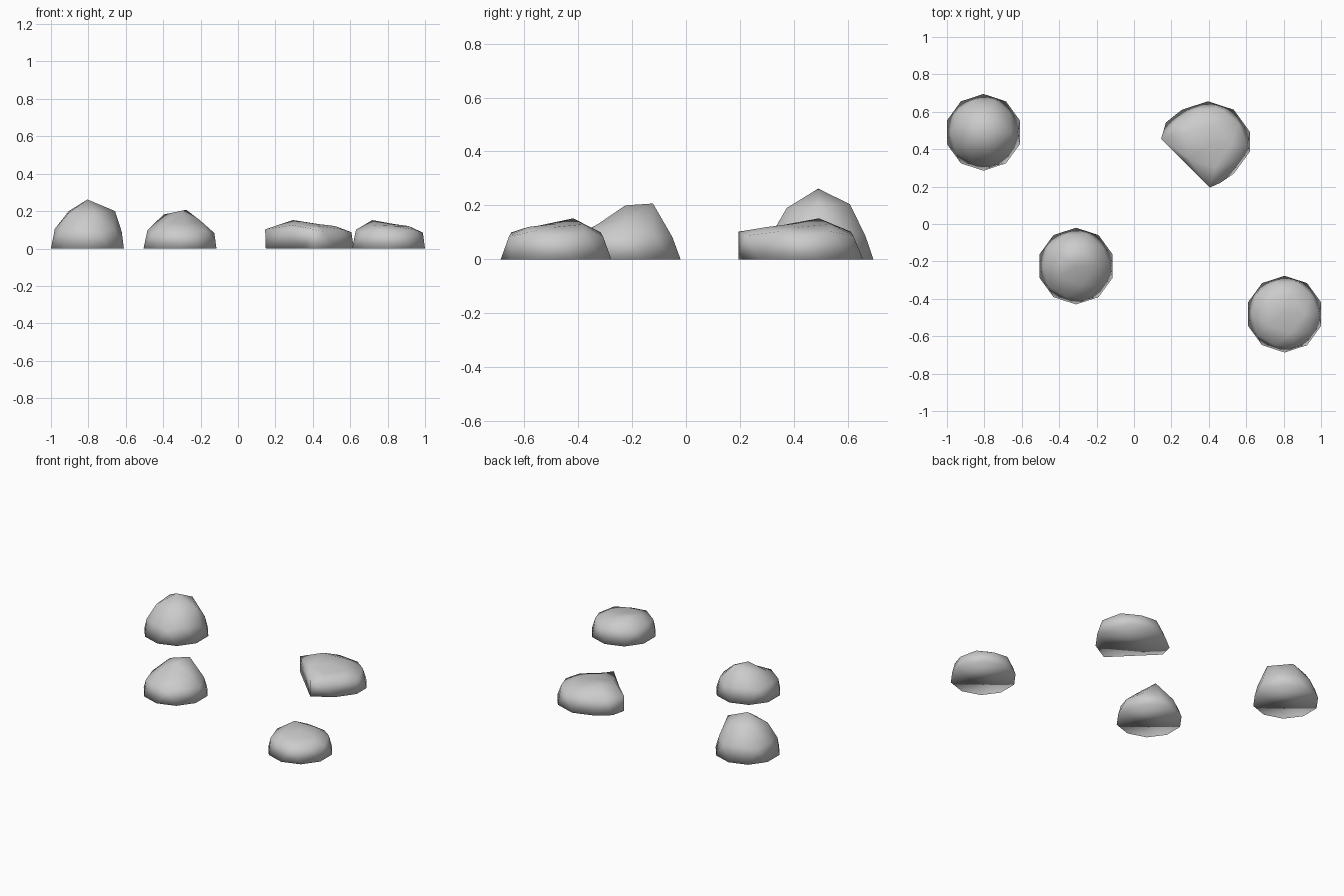
import bpy, bmesh, math

if "Cube" in bpy.data.objects:
    bpy.data.objects.remove(bpy.data.objects["Cube"])


def cut_side(v):
    """Flatten the broken-off diagonal side of the wide rock."""
    if v.x + v.y < 0.62 and v.z < 0.11:
        t = (v.x - v.y + 0.05) / 2
        t = max(-0.13, min(0.13, 2 * t))
        v.x, v.y = 0.275 + t, 0.325 - t
    elif v.x > 0.5 and v.y < 0.4:
        v.y += 0.04
    elif v.x < 0.22 and v.y > 0.45:
        v.y += 0.05


def rock(name, centre, radius, side_h, top, crown, crown_r=(0.526,) * 5, shape=None):
    """Half icosphere; crown holds heights of the five points around the top."""
    bm = bmesh.new()
    bmesh.ops.create_icosphere(bm, subdivisions=2, radius=1)
    bmesh.ops.delete(bm, geom=[v for v in bm.verts if v.co.z < -0.05], context='VERTS')
    rim = [e for e in bm.edges if e.is_boundary]
    bmesh.ops.contextual_create(bm, geom=rim)
    for v in bm.verts:
        p = v.co
        if p.z > 0.95:
            p.z = top
        elif p.z > 0.75:
            i = round(math.degrees(math.atan2(p.y, p.x)) / 72) % 5
            k = crown_r[i] / math.hypot(p.x, p.y)
            p.x, p.y, p.z = p.x * k, p.y * k, crown[i]
        else:
            p.z *= side_h
        p.x = centre[0] + p.x * radius
        p.y = centre[1] + p.y * radius
        if shape:
            shape(p)
    bmesh.ops.recalc_face_normals(bm, faces=bm.faces)
    for f in bm.faces:
        f.smooth = True
    me = bpy.data.meshes.new(name)
    bm.to_mesh(me)
    bm.free()
    bpy.context.collection.objects.link(bpy.data.objects.new(name, me))


# tall pointed rock
rock("tall_rock", (-0.805, 0.49), 0.205, 0.2, 0.262,
     (0.2, 0.205, 0.2, 0.19, 0.19), (0.72, 0.6, 0.6, 0.6, 0.6))
# rock with a raised back
rock("ridged_rock", (-0.31, -0.225), 0.205, 0.185, 0.2,
     (0.15, 0.207, 0.182, 0.14, 0.13))
# low rock with one raised corner
rock("low_rock", (0.805, -0.482), 0.205, 0.19, 0.132,
     (0.12, 0.13, 0.152, 0.125, 0.12))
# wide low rock with a broken side
rock("broken_rock", (0.395, 0.42), 0.236, 0.195, 0.135,
     (0.12, 0.13, 0.152, 0.125, 0.12), shape=cut_side)
